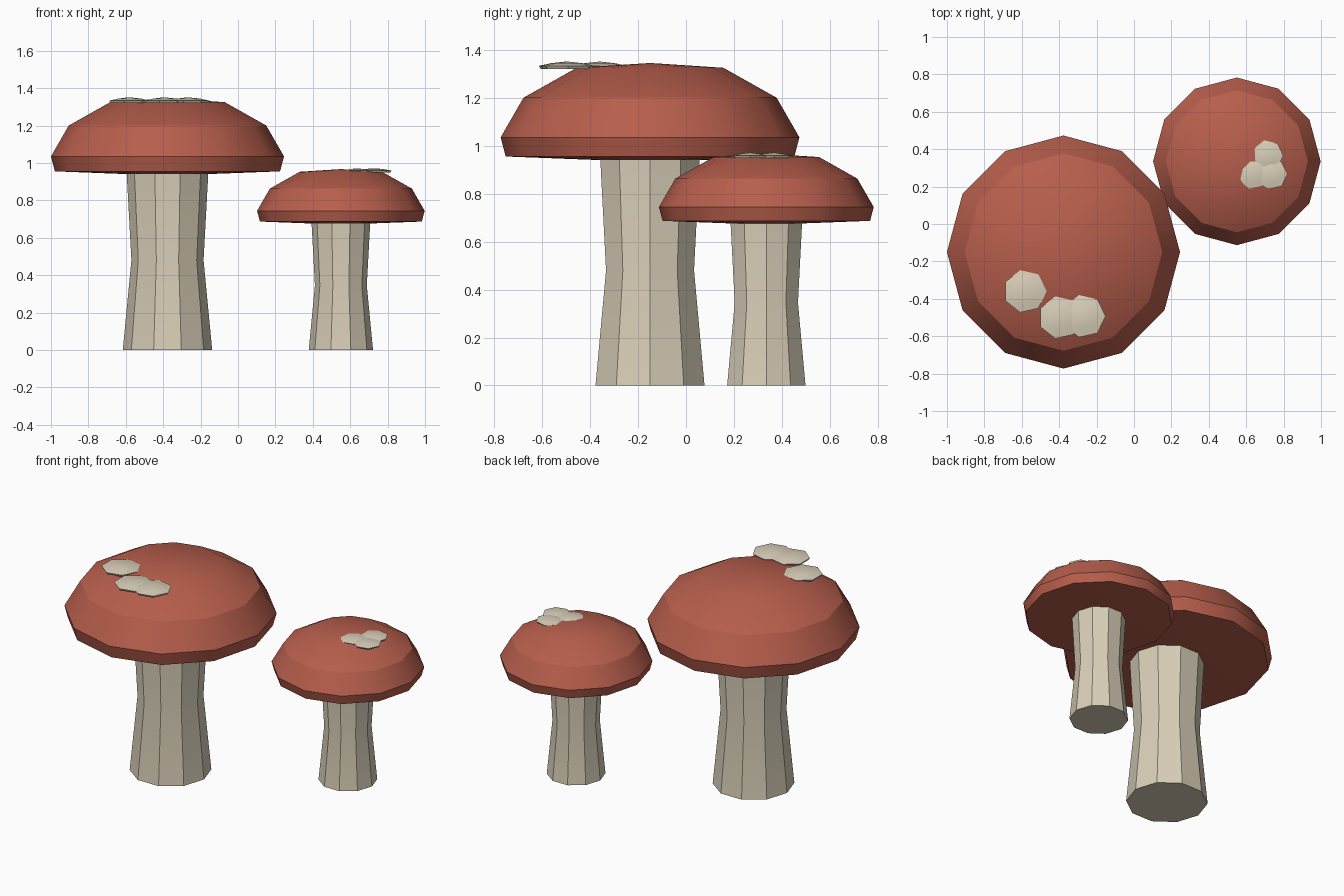
import bpy, bmesh, math

if "Cube" in bpy.data.objects:
    bpy.data.objects.remove(bpy.data.objects["Cube"])


def material(name, rgb):
    m = bpy.data.materials.new(name)
    m.diffuse_color = (*rgb, 1)
    m.use_nodes = True
    m.node_tree.nodes["Principled BSDF"].inputs["Base Color"].default_value = m.diffuse_color
    return m


RED = material("cap red", (0.47, 0.112, 0.072))
CREAM = material("stem cream", (0.69, 0.62, 0.48))


def lathe(name, profile, sides, loc, scale, mat):
    """Revolve (radius, z) points around z; radius 0 makes a pole, open ends get a flat lid."""
    bm = bmesh.new()
    rings = []
    for r, z in profile:
        count = sides if r > 0 else 1
        rings.append([bm.verts.new((r * scale * math.cos(2 * math.pi * i / sides),
                                    r * scale * math.sin(2 * math.pi * i / sides),
                                    z * scale)) for i in range(count)])
    for a, b in zip(rings, rings[1:]):
        for i in range(sides):
            j = (i + 1) % sides
            quad = [a[i % len(a)], a[j % len(a)], b[j % len(b)], b[i % len(b)]]
            bm.faces.new(list(dict.fromkeys(quad)))
    for ring in (rings[0], rings[-1]):
        if len(ring) > 1:
            bm.faces.new(ring)
    bmesh.ops.recalc_face_normals(bm, faces=bm.faces)
    me = bpy.data.meshes.new(name)
    bm.to_mesh(me)
    bm.free()
    me.materials.append(mat)
    ob = bpy.data.objects.new(name, me)
    ob.location = loc
    bpy.context.collection.objects.link(ob)
    bpy.ops.object.select_all(action='DESELECT')
    ob.select_set(True)
    bpy.context.view_layer.objects.active = ob
    bpy.ops.object.shade_smooth_by_angle(angle=math.radians(30))
    return ob


STEM = [(0.239, 0), (0.193, 0.48), (0.219, 0.96)]
CAP = [(0, 0.932), (0.602, 0.955), (0.623, 1.035), (0.528, 1.20), (0.306, 1.325), (0, 1.345)]
SPOT = [(0.108, 0), (0.116, 0.013), (0.065, 0.024), (0, 0.031)]


def mushroom(prefix, x, y, scale, spots):
    # waisted stem, faceted cap and thin flat spots
    lathe(prefix + "_stem", STEM, 10, (x, y, 0), scale, CREAM)
    lathe(prefix + "_cap", CAP, 12, (x, y, 0), scale, RED)
    for n, (sx, sy) in enumerate(spots, 1):
        lathe(f"{prefix}_spot_{n}", SPOT, 7, (sx, sy, 1.32 * scale), scale, CREAM)


mushroom("large", -0.377, -0.15, 1.0,
         [(-0.583, -0.36), (-0.395, -0.50), (-0.268, -0.493)])
mushroom("small", 0.55, 0.335, 0.719,
         [(0.715, 0.366), (0.737, 0.267), (0.635, 0.27)])
